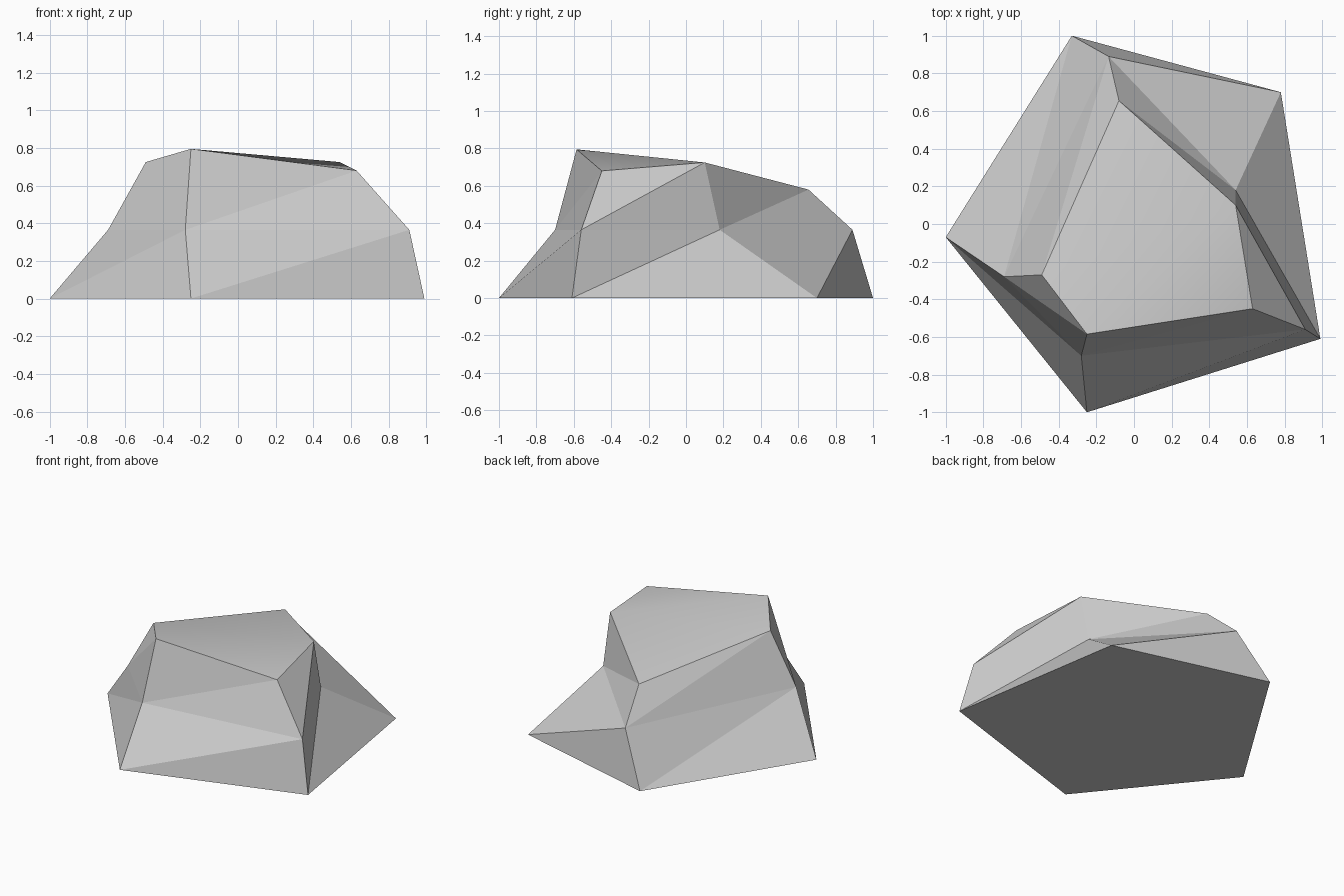
import bpy
import bmesh

cube = bpy.data.objects.get("Cube")
if cube:
    bpy.data.objects.remove(cube, do_unlink=True)

# Stone colour
stone = bpy.data.materials.new("stone grey")
stone.use_nodes = True
grey = (0.6, 0.6, 0.6, 1)
stone.diffuse_color = grey
stone.node_tree.nodes["Principled BSDF"].inputs["Base Color"].default_value = grey

# Three five-sided cross-sections: base, shoulder and crown
base = [(-1, -0.07, 0), (-0.25, -1, 0), (0.99, -0.61, 0), (0.78, 0.70, 0), (-0.33, 1, 0)]
shoulder = [(-0.69, -0.28, 0.365), (-0.28, -0.70, 0.365), (0.91, -0.56, 0.365),
            (0.54, 0.18, 0.365), (-0.135, 0.89, 0.365)]
crown = [(-0.49, -0.27, 0.725), (-0.25, -0.585, 0.795), (0.63, -0.45, 0.68),
         (0.54, 0.10, 0.725), (-0.08, 0.655, 0.58)]

bm = bmesh.new()
rings = [[bm.verts.new(p) for p in ring] for ring in (base, shoulder, crown)]


def bridge(lower, upper):
    """Join two rings with flat triangles."""
    n = len(lower)
    for i in range(n):
        j = (i + 1) % n
        bm.faces.new((lower[i], lower[j], upper[j]))
        bm.faces.new((lower[i], upper[j], upper[i]))


# Sides and underside
for lower, upper in zip(rings, rings[1:]):
    bridge(lower, upper)
bm.faces.new(rings[0][::-1])

# Softly shaded crown, fanned from its right rear corner
top = rings[2][3:] + rings[2][:3]
for a, b in zip(top[1:], top[2:]):
    bm.faces.new((top[0], a, b)).smooth = True

bm.normal_update()
mesh = bpy.data.meshes.new("rock")
bm.to_mesh(mesh)
bm.free()
mesh.materials.append(stone)
rock = bpy.data.objects.new("rock", mesh)
bpy.context.collection.objects.link(rock)
